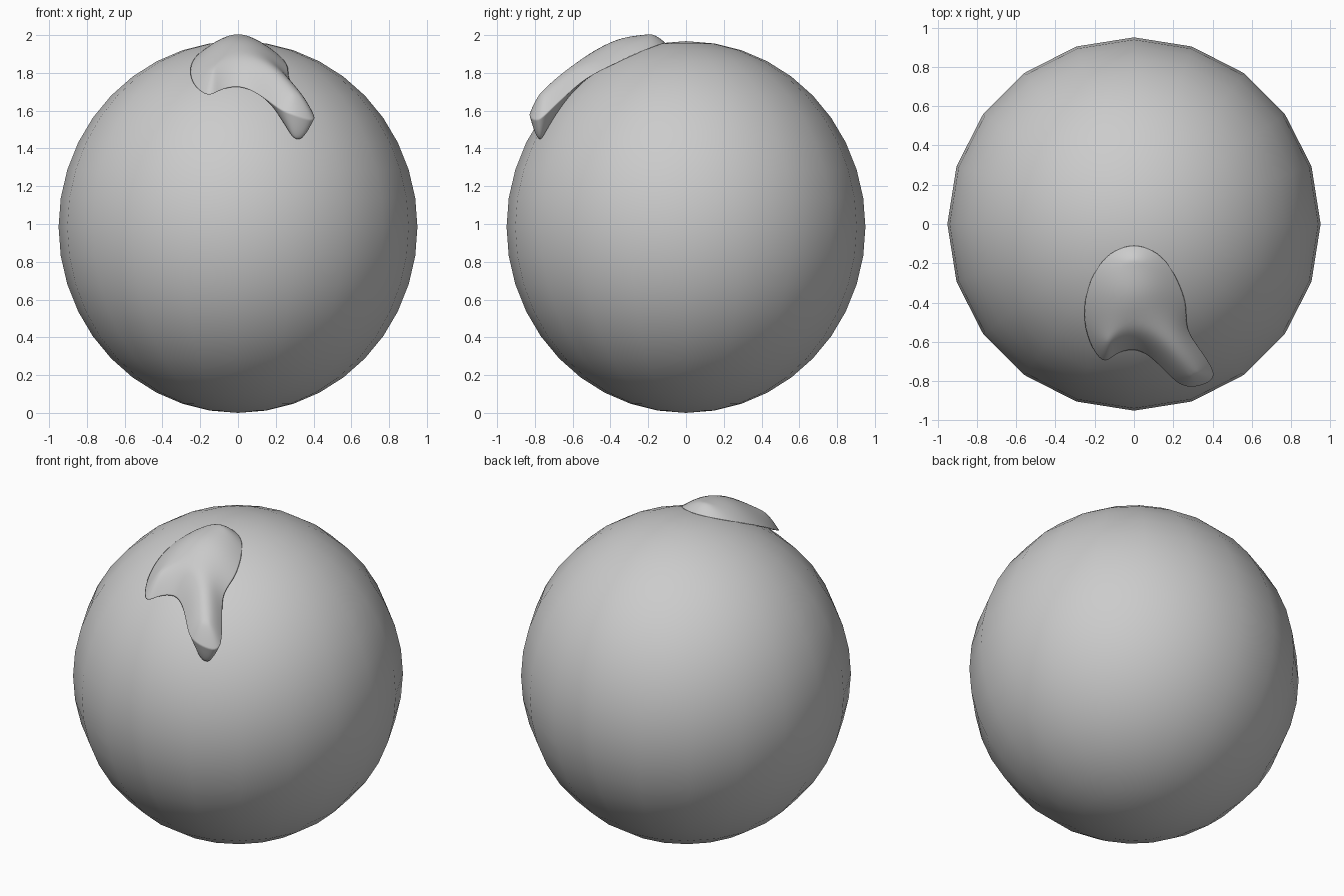
import bpy, bmesh, math

if "Cube" in bpy.data.objects:
    bpy.data.objects.remove(bpy.data.objects["Cube"])

RX, RZ = 0.95, 0.984          # head radii; its centre is at height RZ


def on_head(x, y, lift):
    """Point above plan position x, y on the head scaled by lift."""
    return (x, y, RZ + RZ * math.sqrt(max(lift**2 - (x*x + y*y) / RX**2, 0)))


# Head: slightly tall sphere with 20 sides
bpy.ops.mesh.primitive_uv_sphere_add(segments=20, ring_count=20, radius=1, location=(0, 0, RZ))
head = bpy.context.object
head.name = "head"
head.scale = (RX, RX, RZ)
bpy.ops.object.transform_apply(location=False, rotation=False, scale=True)
bpy.ops.object.shade_smooth()

# Ridge of the hair tuft: plan position and lift above the head
ridge = {
    "A": (0, -0.21, 1.062), "B": (0, -0.35, 1.09), "C": (0, -0.47, 1.085),
    "L": (-0.12, -0.57, 1.075), "R": (0.15, -0.58, 1.09),
    "S": (0.23, -0.68, 1.11), "T": (0.30, -0.76, 1.13),
}
# Outline of the tuft: plan position, lift, nearest ridge point
outline = [
    (0, -0.10, 1.00, "A"), (-0.10, -0.13, 1.00, "A"), (-0.18, -0.20, 1.00, "A"),
    (-0.24, -0.32, 1.00, "B"), (-0.262, -0.46, 1.005, "C"), (-0.235, -0.60, 1.015, "L"),
    (-0.155, -0.725, 1.045, "L"), (-0.10, -0.66, 1.02, "L"), (0, -0.63, 1.01, "C"),
    (0.08, -0.67, 1.02, "R"), (0.17, -0.76, 1.06, "S"), (0.225, -0.815, 1.09, "T"),
    (0.29, -0.835, 1.11, "T"), (0.37, -0.815, 1.105, "T"), (0.42, -0.775, 1.09, "T"),
    (0.38, -0.70, 1.06, "T"), (0.32, -0.615, 1.03, "S"), (0.262, -0.53, 1.015, "R"),
    (0.272, -0.42, 1.005, "C"), (0.24, -0.32, 1.00, "B"), (0.18, -0.20, 1.00, "A"),
    (0.10, -0.13, 1.00, "A"),
]

bm = bmesh.new()
crease = bm.edges.layers.float.new("crease_edge")
rim = [bm.verts.new(on_head(x, y, s)) for x, y, s, _ in outline]
n = len(rim)
# Domed top, then the underside sunk into the head
for top in (True, False):
    previous = rim
    for t in (0.12, 0.35, 0.65, 1.0):
        ring = []
        for x, y, s, key in outline:
            rx, ry, rs = ridge[key]
            end = rs if top else 0.985
            lift = s + (end - s) * math.sin(t * math.pi / 2)
            ring.append(bm.verts.new(on_head(x + (rx - x) * t, y + (ry - y) * t, lift)))
        for i in range(n):
            j = (i + 1) % n
            bm.faces.new((previous[i], previous[j], ring[j], ring[i]))
        previous = ring
for i in range(n):
    bm.edges.get((rim[i], rim[(i + 1) % n]))[crease] = 0.8
bmesh.ops.remove_doubles(bm, verts=bm.verts, dist=0.0005)
bmesh.ops.recalc_face_normals(bm, faces=bm.faces)

mesh = bpy.data.meshes.new("hair_tuft")
bm.to_mesh(mesh)
bm.free()
tuft = bpy.data.objects.new("hair_tuft", mesh)
bpy.context.collection.objects.link(tuft)
for p in mesh.polygons:
    p.use_smooth = True
subsurf = tuft.modifiers.new("smooth", "SUBSURF")
subsurf.levels = subsurf.render_levels = 2
